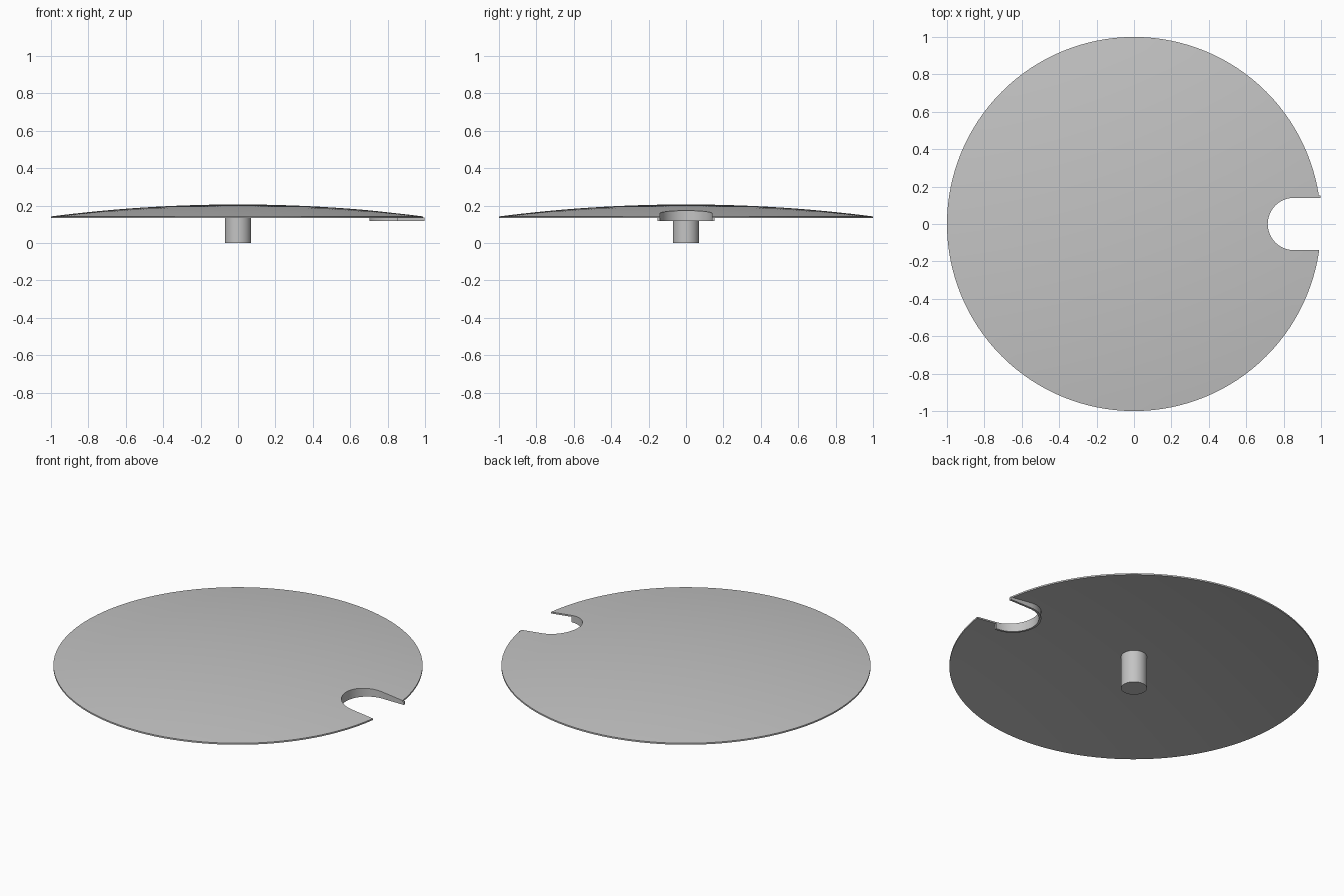
import bpy, bmesh, math

if "Cube" in bpy.data.objects:
    bpy.data.objects.remove(bpy.data.objects["Cube"])

RIM_Z, RISE, THICK = 0.142, 0.064, 0.009       # shallow dome
NOTCH_X, NOTCH_R, LIP = 0.855, 0.14, 0.013     # edge notch and its wall

grey = bpy.data.materials.new("plain grey")
grey.use_nodes = True
colour = (0.55, 0.55, 0.55, 1)
grey.diffuse_color = colour
grey.node_tree.nodes["Principled BSDF"].inputs["Base Color"].default_value = colour


def dome_z(r):
    return RIM_Z + RISE * (1 - r * r)


def finish(name, bm):
    bmesh.ops.recalc_face_normals(bm, faces=bm.faces)
    mesh = bpy.data.meshes.new(name)
    bm.to_mesh(mesh)
    bm.free()
    mesh.materials.append(grey)
    obj = bpy.data.objects.new(name, mesh)
    bpy.context.collection.objects.link(obj)
    return obj


def activate(obj):
    bpy.ops.object.select_all(action='DESELECT')
    obj.select_set(True)
    bpy.context.view_layer.objects.active = obj


def smooth(obj):
    activate(obj)
    bpy.ops.object.shade_smooth_by_angle(angle=math.radians(30))


def revolve(name, profile, sides):
    """Spin a profile of (radius, z) pairs that starts and ends on the axis."""
    bm = bmesh.new()
    rings = []
    for r, z in profile:
        if r == 0:
            rings.append([bm.verts.new((0, 0, z))] * sides)
        else:
            angles = [2 * math.pi * i / sides for i in range(sides)]
            rings.append([bm.verts.new((r * math.cos(a), r * math.sin(a), z)) for a in angles])
    for low, high in zip(rings, rings[1:]):
        for i in range(sides):
            j = (i + 1) % sides
            corners = list(dict.fromkeys((low[i], low[j], high[j], high[i])))
            bm.faces.new(corners)
    return finish(name, bm)


def notch_arc(radius, steps=32):
    """Half circle from the -y side round to the +y side."""
    angles = [math.pi * (1.5 - i / steps) for i in range(steps + 1)]
    return [(NOTCH_X + radius * math.cos(a), radius * math.sin(a)) for a in angles]


# Thin domed plate
radii = [i / 16 for i in range(17)]
top = [(r, dome_z(r)) for r in radii]
under = [(r, dome_z(r) - THICK) for r in reversed(radii)]
plate = revolve("domed_plate", top + under, 128)

# Rounded notch cut through the plate edge
bm = bmesh.new()
outline = [(1.2, -NOTCH_R)] + notch_arc(NOTCH_R) + [(1.2, NOTCH_R)]
base = bm.faces.new([bm.verts.new((x, y, 0)) for x, y in outline])
wall = bmesh.ops.extrude_face_region(bm, geom=[base])
bmesh.ops.translate(bm, vec=(0, 0, 0.4),
                    verts=[v for v in wall["geom"] if isinstance(v, bmesh.types.BMVert)])
cutter = finish("notch_cutter", bm)
cutter.hide_render = True
cut = plate.modifiers.new("notch", 'BOOLEAN')
cut.operation, cut.solver, cut.object = 'DIFFERENCE', 'EXACT', cutter
activate(plate)
bpy.ops.object.modifier_apply(modifier=cut.name)
bpy.data.objects.remove(cutter)
smooth(plate)

# Hanging wall round the notch, running on to the edge along +y only
straight = [NOTCH_X + (0.998 - NOTCH_X) * i / 4 for i in range(1, 5)]
inner = notch_arc(NOTCH_R) + [(x, NOTCH_R) for x in straight]
outer = notch_arc(NOTCH_R + LIP) + [(x, NOTCH_R + LIP) for x in straight]
bm = bmesh.new()
sections = []
for a, b in zip(inner, outer):
    low = [bm.verts.new((*p, 0.118)) for p in (a, b)]
    high = [bm.verts.new((*p, dome_z(math.hypot(*p)) - 0.6 * THICK)) for p in (b, a)]
    sections.append(low + high)
for s, t in zip(sections, sections[1:]):
    for i in range(4):
        j = (i + 1) % 4
        bm.faces.new((s[i], s[j], t[j], t[i]))
bm.faces.new(sections[0])
bm.faces.new(sections[-1])
smooth(finish("notch_wall", bm))

# Central peg under the plate
smooth(revolve("centre_peg", [(0, 0), (0.07, 0), (0.07, 0.2), (0, 0.2)], 48))
